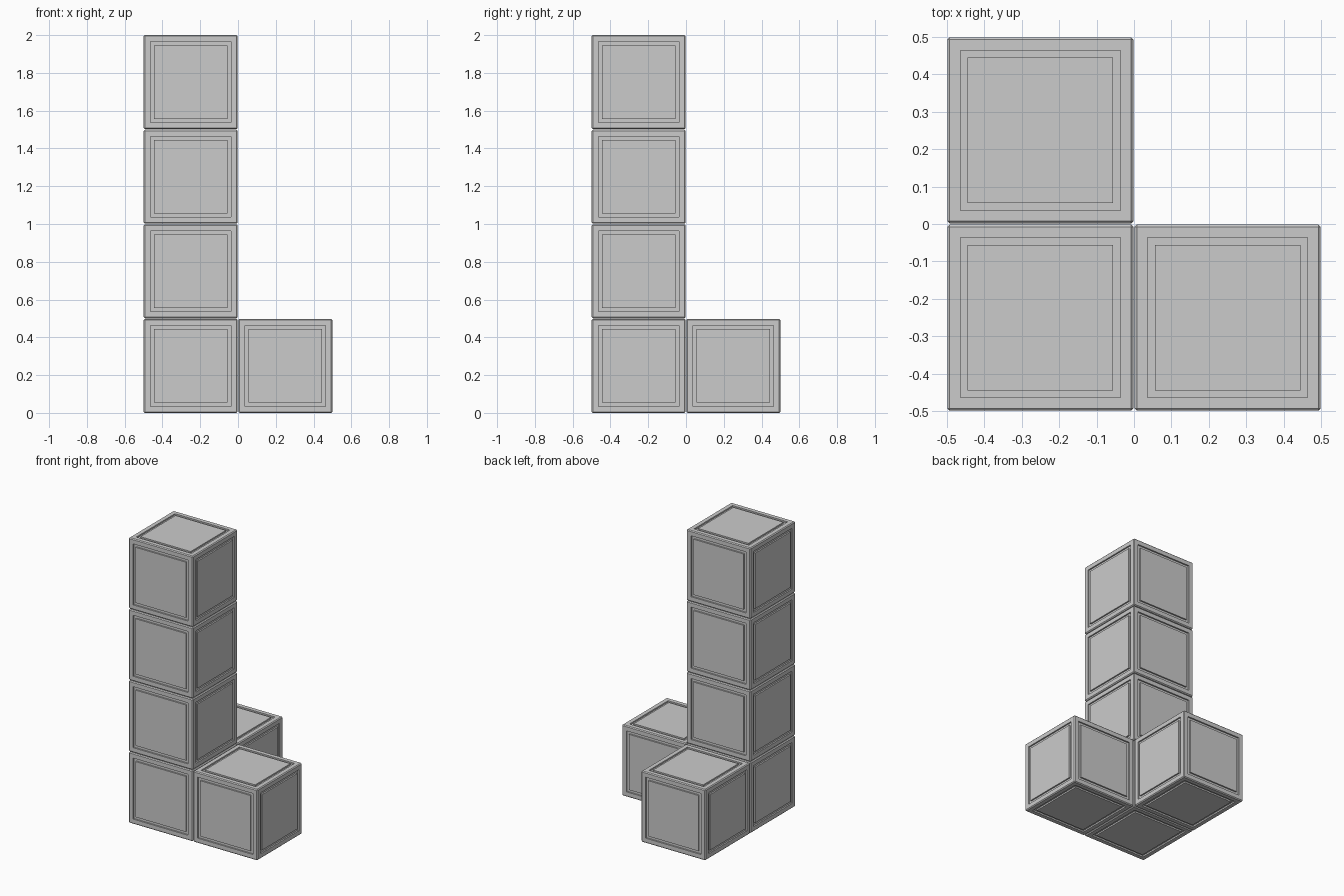
import bpy, bmesh

if "Cube" in bpy.data.objects:
    bpy.data.objects.remove(bpy.data.objects["Cube"])

SIZE = 0.4975               # edge length of one block
PITCH = (2 - SIZE) / 3      # spacing, four blocks reach z = 2

# Block mesh: chamfered cube with a square groove around a panel on each face
bm = bmesh.new()
bmesh.ops.create_cube(bm, size=SIZE)
bmesh.ops.bevel(bm, geom=bm.edges[:], offset=0.006, offset_type='OFFSET',
                segments=1, profile=0.5, affect='EDGES')
panels = [f for f in bm.faces if f.calc_area() > 0.1]
for thickness, depth in ((0.029, 0), (0, -0.01), (0.019, 0), (0, 0.01)):
    bmesh.ops.inset_individual(bm, faces=panels, thickness=thickness,
                               depth=depth, use_even_offset=True)
mesh = bpy.data.meshes.new("block")
bm.to_mesh(mesh)
bm.free()


def block(name, x, y, z):
    ob = bpy.data.objects.new(name, mesh)
    ob.location = ((x - 0.5) * PITCH, (y - 0.5) * PITCH, z * PITCH + SIZE / 2)
    bpy.context.collection.objects.link(ob)


# Tower of four blocks
for level in range(4):
    block(f"tower_block_{level + 1}", 0, 0, level)

# Two foot blocks
block("right_foot_block", 1, 0, 0)
block("back_foot_block", 0, 1, 0)
